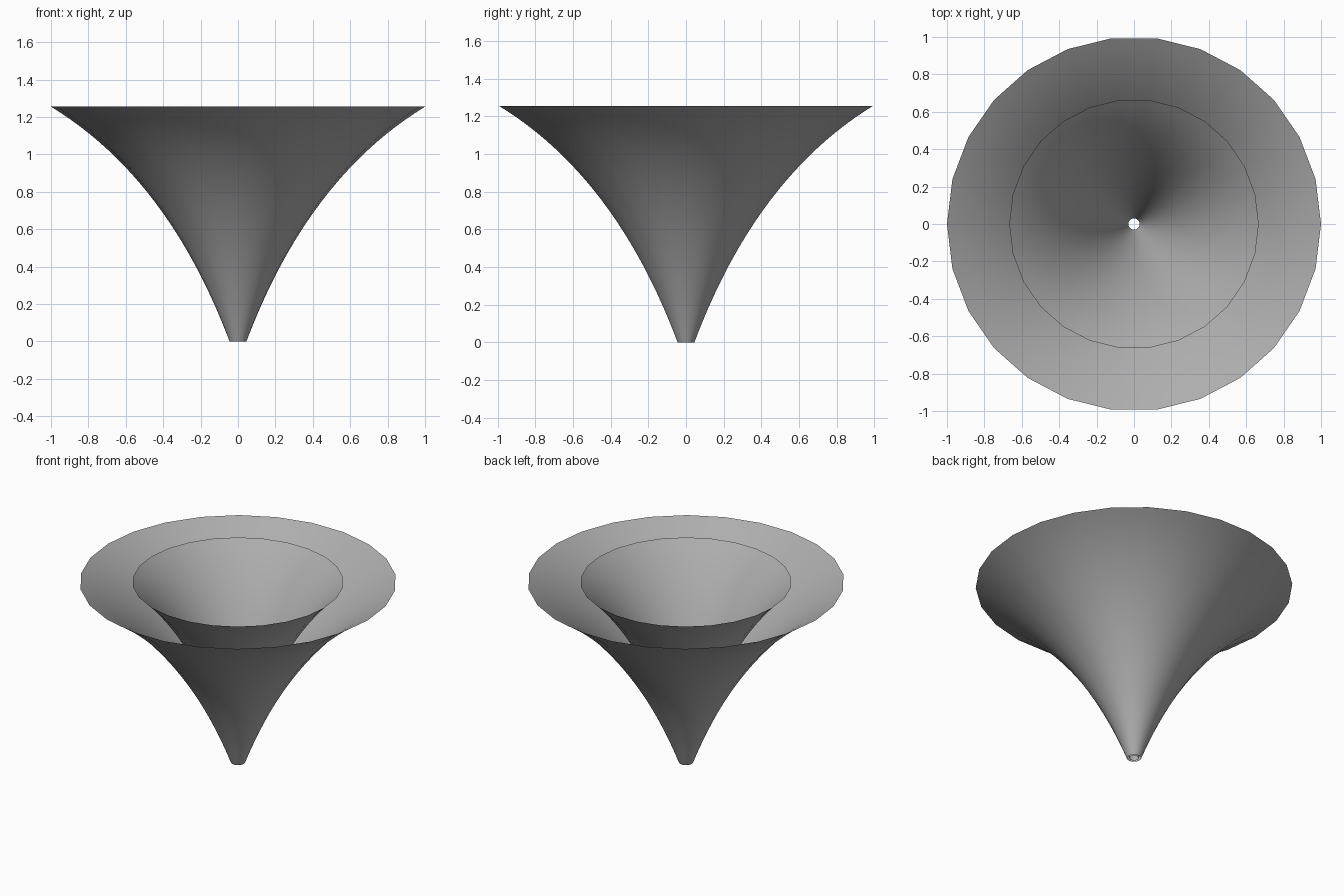
import bpy, bmesh, math

if "Cube" in bpy.data.objects:
    bpy.data.objects.remove(bpy.data.objects["Cube"])

SIDES = 26
STEPS = 24
P0, P1, P2 = (0.045, 0.0), (0.375, 0.875), (1.0, 1.255)

# Mid grey surface
grey = bpy.data.materials.new("mid_grey")
grey.diffuse_color = (0.42, 0.42, 0.42, 1)
grey.use_nodes = True
grey.node_tree.nodes["Principled BSDF"].inputs["Base Color"].default_value = grey.diffuse_color


def profile(t):
    # quadratic flare from the narrow neck to the wide rim
    return [(1 - t) ** 2 * a + 2 * t * (1 - t) * b + t * t * c
            for a, b, c in zip(P0, P1, P2)]


def flared_shell(name, width):
    bm = bmesh.new()
    rings = []
    for i in range(STEPS + 1):
        r, z = profile(i / STEPS)
        rings.append([bm.verts.new((width * r * math.cos(math.tau * k / SIDES),
                                    width * r * math.sin(math.tau * k / SIDES), z))
                      for k in range(SIDES)])
    for lo, hi in zip(rings, rings[1:]):
        for k in range(SIDES):
            n = (k + 1) % SIDES
            bm.faces.new((lo[k], lo[n], hi[n], hi[k])).smooth = True
    me = bpy.data.meshes.new(name)
    bm.to_mesh(me)
    bm.free()
    me.materials.append(grey)
    ob = bpy.data.objects.new(name, me)
    bpy.context.collection.objects.link(ob)


# Two nested open funnels sharing the same height
flared_shell("outer_funnel", 1.0)
flared_shell("inner_funnel", 0.667)
